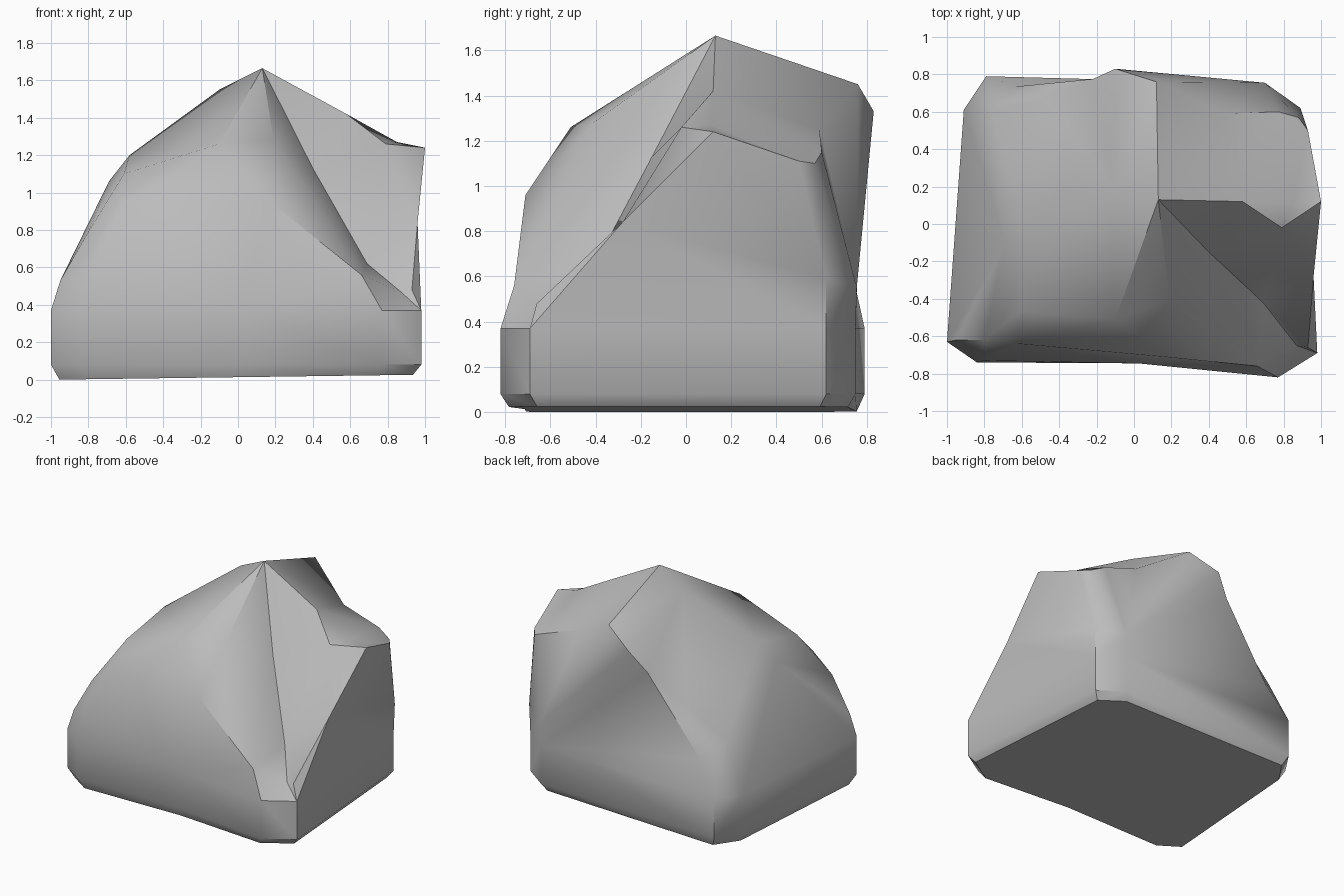
import bpy
import bmesh
from math import atan2, radians
from mathutils import Vector
from mathutils.geometry import delaunay_2d_cdt

# Remove the default cube only
default_cube = bpy.data.objects.get("Cube")
if default_cube:
    bpy.data.objects.remove(default_cube, do_unlink=True)


def make_material(name, colour):
    material = bpy.data.materials.new(name)
    material.use_nodes = True
    material.diffuse_color = colour
    material.node_tree.nodes["Principled BSDF"].inputs["Base Color"].default_value = colour
    return material


def unroll(point, centre):
    """Flatten a surface point to a disc: straight up lands in the middle."""
    ray = Vector(point) - centre
    across = Vector((ray.x, ray.y))
    return across.normalized() * atan2(across.length, ray.z)


def skin_points(points, chains, centre):
    """Triangulate named points around the centre, keeping the crease chains."""
    names = list(points)
    creases = []
    for chain in chains:
        words = chain.split()
        creases += [(names.index(a), names.index(b)) for a, b in zip(words, words[1:])]
    flat = [unroll(points[name], centre) for name in names]
    _, _, faces, origins, _, _ = delaunay_2d_cdt(flat, creases, [], 0, 1e-6)
    bm = bmesh.new()
    verts = [bm.verts.new(points[names[origin[0]]]) for origin in origins]
    for face in faces:
        bm.faces.new([verts[i] for i in face])
    # Close the flat underside
    rim = [edge for edge in bm.edges if edge.is_boundary]
    bmesh.ops.holes_fill(bm, edges=rim, sides=0)
    bmesh.ops.recalc_face_normals(bm, faces=bm.faces)
    return bm


# Break points of the stone
points = {
    # Peak and the ridge running to the back
    "peak": (.13, .13, 1.665), "west_peak": (-.1, .18, 1.55),
    "back_peak": (.12, .76, 1.45), "back_tip": (-.1, .83, 1.33),
    # Chipped shoulder
    "ridge": (.58, .12, 1.42), "notch": (.79, -.02, 1.26),
    "notch_end": (.85, .11, 1.27), "east": (1, .12, 1.24),
    "chip_inner": (.48, .59, 1.25), "chip_mid": (.77, .6, 1.15),
    "chip_outer": (.88, .57, 1.1), "east_back": (.93, .5, 1.11),
    "corner": (.89, .62, .59), "chamfer": (.7, .755, .55),
    # Hollow facet below the peak
    "hollow": (.4, -.15, 1.13), "pit": (.69, -.42, .62),
    "edge_mid": (.96, -.28, .84), "edge_low": (.93, -.66, .48), "dent": (.87, -.65, .47),
    # Front face and its brow
    "brow_east": (.19, -.41, 1.28), "brow_west": (-.1, -.51, 1.26),
    "lip": (.16, -.71, .96), "lip_east": (.66, -.76, .56),
    "cheek_top": (-.61, -.47, 1.1), "cheek": (-.62, -.64, .92),
    "cheek_side": (-.8, -.62, .79), "cheek_west": (-.95, -.62, .53),
    "cheek_low": (-.8, -.73, .55),
    # Rounded slope and the crease on the back corner
    "slope_low": (-.69, -.1, 1.06), "slope_top": (-.58, -.05, 1.2),
    "slope_back": (-.76, .6, .75), "crease_top": (-.22, .775, 1.18),
    "crease": (-.46, .67, .96), "crease_low": (-.63, .735, .62),
}

# Sharp lines that join them
chains = [
    "west_peak peak back_peak back_tip west_peak slope_top slope_low",
    "peak ridge notch notch_end east edge_mid edge_low rim_south_east",
    "back_peak chip_inner chip_mid chip_outer east_back east",
    "ridge chip_inner", "notch_end chip_mid",
    "east_back corner rim_north_east", "back_peak chamfer chip_inner",
    "chamfer rim_east_north", "peak hollow pit edge_low dent", "notch pit",
    "peak brow_east lip lip_east rim_east_south", "lip_east dent",
    "brow_east brow_west cheek_top cheek cheek_side cheek_west rim_south_west",
    "cheek lip", "cheek_low rim_west_south", "slope_low cheek_top",
    "back_tip crease_top crease crease_low rim_west_north",
]

# Footprint with chamfered corners, raised as a low upright band
footprint = {
    "south_east": (.98, -.69), "east_south": (.77, -.82), "south": (.02, -.745),
    "west_south": (-.84, -.74), "south_west": (-1, -.63), "north_west": (-.91, .61),
    "west_north": (-.79, .79), "east_north": (.7, .75), "north_east": (.88, .62),
}
for side, (x, y) in footprint.items():
    points["base_" + side] = (x * .955, y * .955, .013 * (1 + x))
    points["bevel_" + side] = (x, y, .08)
    points["rim_" + side] = (x, y, .37)
    chains.append(f"base_{side} bevel_{side} rim_{side}")
for level in ("base_", "bevel_", "rim_"):
    ring = [level + side for side in footprint]
    chains.append(" ".join(ring + ring[:1]))

bm = skin_points(points, chains, Vector((0, 0, .5)))
mesh = bpy.data.meshes.new("boulder")
bm.to_mesh(mesh)
bm.free()
mesh.materials.append(make_material("stone grey", (.5, .5, .5, 1)))

boulder = bpy.data.objects.new("boulder", mesh)
bpy.context.collection.objects.link(boulder)

# Soft shading with crisp break lines
bpy.ops.object.select_all(action="DESELECT")
boulder.select_set(True)
bpy.context.view_layer.objects.active = boulder
bpy.ops.object.shade_smooth_by_angle(angle=radians(38))
